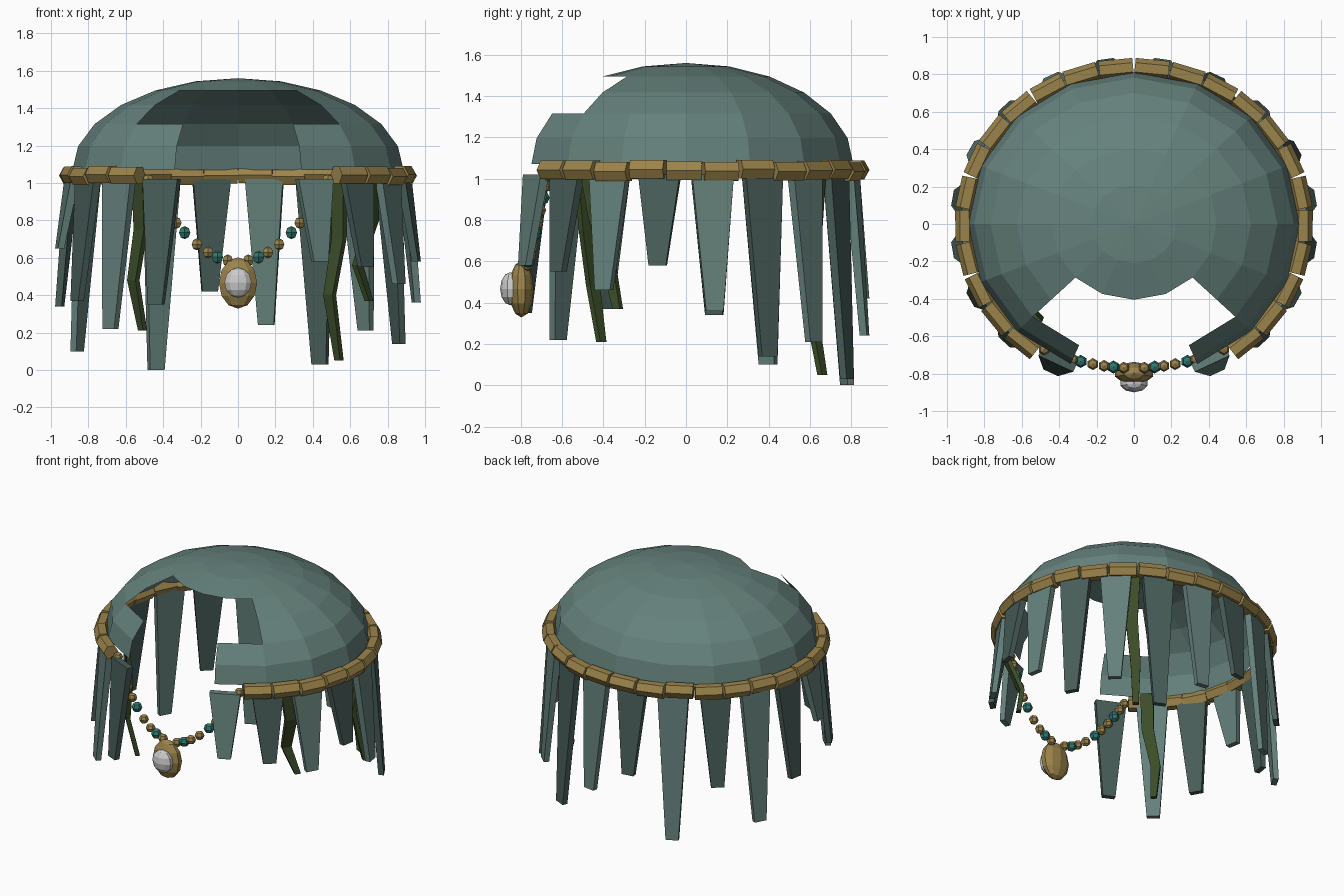
import bpy, bmesh, math
from math import sin, cos, pi, radians
from mathutils import Vector, Matrix

if "Cube" in bpy.data.objects:
    bpy.data.objects.remove(bpy.data.objects["Cube"])


def material(name, rgb):
    m = bpy.data.materials.new(name)
    m.diffuse_color = (*rgb, 1)
    m.use_nodes = True
    m.node_tree.nodes["Principled BSDF"].inputs["Base Color"].default_value = m.diffuse_color
    return m


CLOTH = material("cloth", (0.13, 0.22, 0.20))
DARK = material("dark_cloth", (0.065, 0.11, 0.10))
GOLD = material("gold", (0.33, 0.23, 0.07))
TEAL = material("teal", (0.03, 0.19, 0.16))
WEED = material("weed", (0.045, 0.075, 0.022))
PEARL = material("pearl", (0.75, 0.75, 0.75))


def finish(bm, name, mat):
    bmesh.ops.recalc_face_normals(bm, faces=bm.faces)
    me = bpy.data.meshes.new(name)
    bm.to_mesh(me)
    bm.free()
    me.materials.append(mat)
    ob = bpy.data.objects.new(name, me)
    bpy.context.collection.objects.link(ob)
    return ob


def around(rx, ry, deg, z):
    """Point on an ellipse; angle measured from the back towards +x."""
    a = radians(deg)
    return Vector((rx * sin(a), ry * cos(a), z))


def loft(bm, rings):
    """Join equal-sided sections into a capped solid."""
    loops = [[bm.verts.new(p) for p in r] for r in rings]
    n = len(loops[0])
    for a, b in zip(loops, loops[1:]):
        for i in range(n):
            bm.faces.new((a[i], a[(i + 1) % n], b[(i + 1) % n], b[i]))
    bm.faces.new(loops[0])
    bm.faces.new(loops[-1])


def slab(center, side, out, w, t):
    return [center + side * (sx * w / 2) + out * (sy * t / 2)
            for sx, sy in ((-1, -1), (1, -1), (1, 1), (-1, 1))]


def ball(name, center, size, mat, u=6, v=4):
    bm = bmesh.new()
    bmesh.ops.create_uvsphere(bm, u_segments=u, v_segments=v, radius=1,
                              matrix=Matrix.Translation(center) @ Matrix.Diagonal((*size, 1)))
    return finish(bm, name, mat)


# Dome: half ellipsoid with the face opening left out
bm = bmesh.new()
rings = []
for j in range(6):
    lat = radians(15 * j)
    rings.append([bm.verts.new(around(0.885 * cos(lat), 0.81 * cos(lat), i * 22.5,
                                      1.07 + 0.49 * sin(lat))) for i in range(16)])
top = bm.verts.new((0, 0, 1.56))
for j in range(5):
    # front is at segment corner 8; lower rows open two faces, upper rows four
    gap = (7, 8) if j < 2 else (6, 7, 8, 9) if j < 4 else ()
    for i in range(16):
        if i not in gap:
            k = (i + 1) % 16
            bm.faces.new((rings[j][i], rings[j][k], rings[j + 1][k], rings[j + 1][i]))
for i in range(16):
    bm.faces.new((rings[5][i], rings[5][(i + 1) % 16], top))
finish(bm, "hood_dome", CLOTH)

# Rim: short six-sided gold links, open at the front
bm = bmesh.new()
N, END = 24, 145
step = 2 * END / N
for i in range(N):
    a0 = -END + step * i + 0.3
    a1 = a0 + step - 0.6
    p, q = around(0.91, 0.838, a0, 1.04), around(0.91, 0.838, a1, 1.04)
    d = (q - p).normalized()
    out = Vector((-d.y, d.x, 0))
    tilt = 0.006 * sin(i * 2.3)
    sec = []
    for c in (p, q):
        sec.append([c + out * (0.05 * cos(k * pi / 3))
                    + Vector((0, 0, 0.052 * sin(k * pi / 3) + tilt)) for k in range(6)])
    loft(bm, sec)
finish(bm, "gold_rim", GOLD)

# Hanging strips: bottom heights from the right front round the back to the left front
bottoms = [0.58, 0.55, 0.46, 0.58, 0.36, 0.14, 0.21, 0.03, 0.24,
           0.42, 0.0, 0.38, 0.10, 0.34, 0.65, 0.37, 0.22, 0.35]
for i, zb in enumerate(bottoms):
    deg = 153 - 18 * i
    a = around(0.90, 0.815, deg, 1.02)
    b = around(0.965, 0.875, deg, zb)
    out = Vector((sin(radians(deg)) / 0.9, cos(radians(deg)) / 0.82, 0)).normalized()
    side = Vector((out.y, -out.x, 0))
    bm = bmesh.new()
    loft(bm, [slab(a, side, out, 0.205, 0.045), slab(b, side, out, 0.085, 0.035)])
    finish(bm, "hanging_strip_%d" % i, DARK if i % 2 else CLOTH)

# Weed strands: kinked tapering ribbons inside the rim
weeds = [
    [(-0.53, -0.50, 1.03), (-0.52, -0.48, 0.75), (-0.56, -0.45, 0.48), (-0.51, -0.41, 0.21)],
    [(0.54, 0.64, 1.03), (0.54, 0.62, 0.70), (0.49, 0.60, 0.40), (0.54, 0.66, 0.05)],
    [(0.71, -0.47, 1.03), (0.72, -0.43, 0.80), (0.64, -0.37, 0.56), (0.70, -0.33, 0.37)],
]
for n, pts in enumerate(weeds):
    pts = [Vector(p) for p in pts]
    out = Vector((pts[0].x, pts[0].y, 0)).normalized()
    side = Vector((out.y, -out.x, 0))
    bm = bmesh.new()
    loft(bm, [slab(p, side, out, w, 0.03) for p, w in zip(pts, (0.085, 0.08, 0.065, 0.04))])
    finish(bm, "weed_strand_%d" % n, WEED)

# Bead chain: mirrored halves sagging from the rim ends
for i, x in enumerate((0.055, 0.11, 0.16, 0.22, 0.285, 0.33, 0.375, 0.415, 0.45, 0.48)):
    z = 0.58 + 1.9 * x * x
    y = -0.77 + 0.1 * (x / 0.48) ** 2
    teal = i % 3 == 1
    r = 0.035 if teal else 0.032
    for s in (-1, 1):
        ball("chain_bead", (s * x, y, z), (r, r, r), TEAL if teal else GOLD)

# Pendant with a pale stone
ball("pendant", (0, -0.797, 0.465), (0.107, 0.06, 0.137), GOLD, 10, 6)
ball("pendant_stone", (0, -0.85, 0.467), (0.076, 0.05, 0.08), PEARL, 10, 6)
